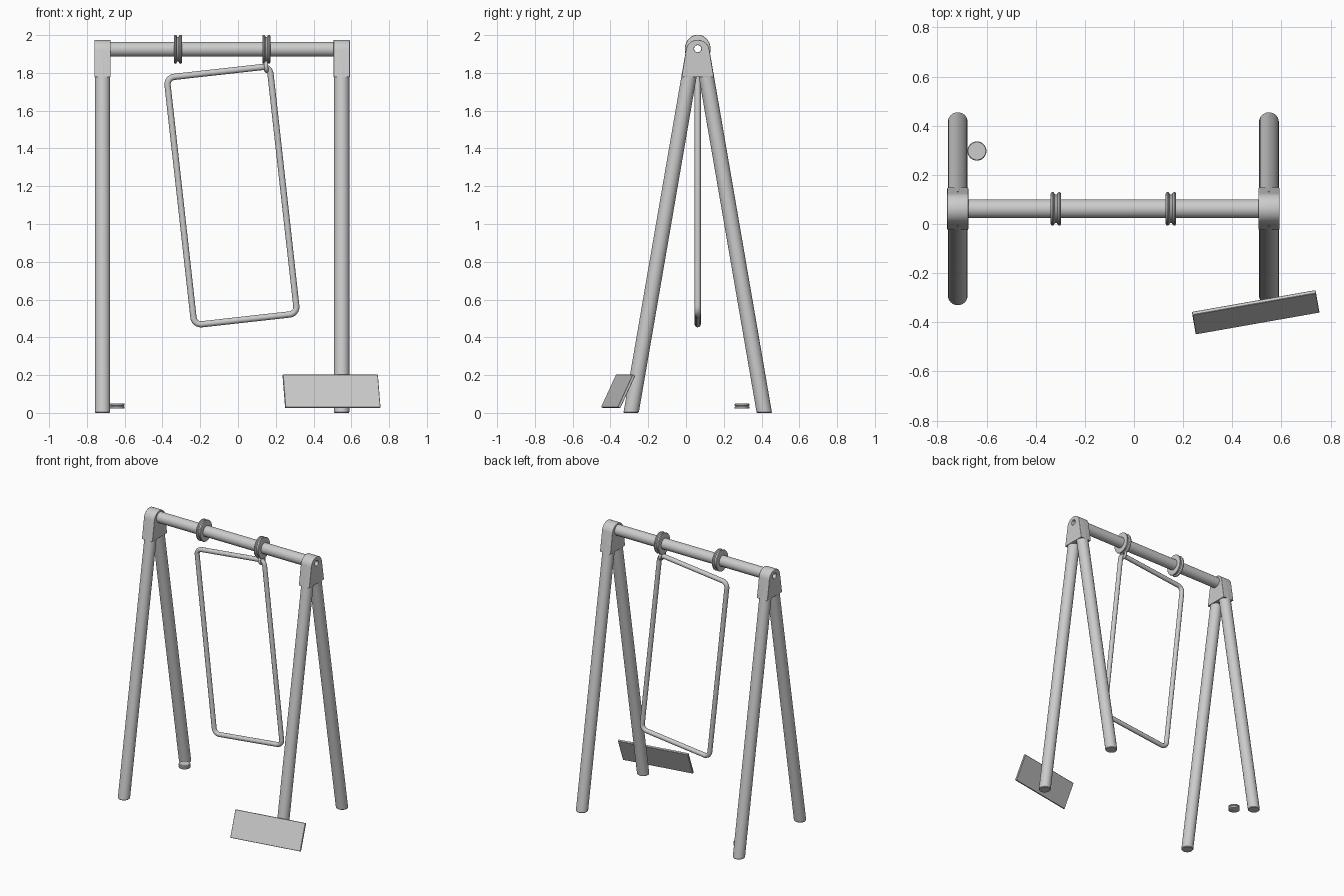
import bpy, bmesh
from math import sin, cos, pi, radians

if "Cube" in bpy.data.objects:
    bpy.data.objects.remove(bpy.data.objects["Cube"])

YC = 0.062          # middle plane of the A-frames
BAR_Z = 1.925
SIDES = {"left": -0.717, "right": 0.549}


def finish(name, bm, loc=(0, 0, 0), rot=(0, 0, 0), scale=(1, 1, 1)):
    bmesh.ops.recalc_face_normals(bm, faces=bm.faces)
    me = bpy.data.meshes.new(name)
    bm.to_mesh(me)
    bm.free()
    ob = bpy.data.objects.new(name, me)
    bpy.context.collection.objects.link(ob)
    ob.location, ob.rotation_euler, ob.scale = loc, rot, scale
    smooth(ob)
    return ob


def smooth(ob):
    bpy.ops.object.select_all(action='DESELECT')
    ob.select_set(True)
    bpy.context.view_layer.objects.active = ob
    bpy.ops.object.shade_smooth_by_angle(angle=radians(35))


def lathe(name, profile, loc, rot=(0, 0, 0), scale=(1, 1, 1), closed=False, n=40):
    """Revolve (radius, height) points around local z."""
    bm = bmesh.new()
    rings = [[bm.verts.new((r * cos(2 * pi * i / n), r * sin(2 * pi * i / n), h))
              for i in range(n)] for r, h in profile]
    pairs = list(zip(rings, rings[1:]))
    if closed:
        pairs.append((rings[-1], rings[0]))
    for a, b in pairs:
        for i in range(n):
            bm.faces.new((a[i], a[(i + 1) % n], b[(i + 1) % n], b[i]))
    if not closed:
        bm.faces.new(rings[0])
        bm.faces.new(rings[-1])
    return finish(name, bm, loc, rot, scale)


def leg(name, x, sign):
    """Sloping round leg with level ends."""
    bm = bmesh.new()
    n = 32
    rings = []
    for off, z, r in ((0.353, 0, 0.037), (0.352, 0.004, 0.0405), (0.029, 1.88, 0.0405)):
        rings.append([bm.verts.new((x + r * cos(2 * pi * i / n),
                                    YC + sign * off + r * sin(2 * pi * i / n), z))
                      for i in range(n)])
    for a, b in zip(rings, rings[1:]):
        for i in range(n):
            bm.faces.new((a[i], a[(i + 1) % n], b[(i + 1) % n], b[i]))
    bm.faces.new(rings[0])
    bm.faces.new(rings[-1])
    return finish(name, bm)


def arc(cx, cy, r, a0, a1, n):
    return [(cx + r * cos(radians(a0 + (a1 - a0) * i / n)),
             cy + r * sin(radians(a0 + (a1 - a0) * i / n))) for i in range(n + 1)]


def curve_object(name, outlines, loc, rot, dims='3D', extrude=0, bevel=0, offset=0):
    cu = bpy.data.curves.new(name, 'CURVE')
    cu.dimensions = dims
    if dims == '2D':
        cu.fill_mode = 'BOTH'
    cu.extrude, cu.bevel_depth, cu.offset = extrude, bevel, offset
    cu.bevel_resolution = 4
    for pts in outlines:
        sp = cu.splines.new('POLY')
        sp.points.add(len(pts) - 1)
        for p, (u, v) in zip(sp.points, pts):
            p.co = (u, v, 0, 1)
        sp.use_cyclic_u = True
    ob = bpy.data.objects.new(name, cu)
    bpy.context.collection.objects.link(ob)
    ob.location, ob.rotation_euler = loc, rot
    bpy.ops.object.select_all(action='DESELECT')
    ob.select_set(True)
    bpy.context.view_layer.objects.active = ob
    bpy.ops.object.convert(target='MESH')
    ob = bpy.context.view_layer.objects.active
    smooth(ob)
    return ob


# A-frame legs and the drilled brackets that join them
for side, x in SIDES.items():
    leg(side + "_front_leg", x, -1)
    leg(side + "_back_leg", x, 1)
    outline = [(-0.086, 1.777), (0.086, 1.777)] + arc(0, 1.912, 0.063, 8, 172, 20)
    hole = arc(0, 1.928, 0.019, 0, 345, 23)
    curve_object(side + "_bracket", [outline, hole], (x, YC, 0), (pi / 2, 0, pi / 2),
                 '2D', extrude=0.039, bevel=0.004, offset=-0.004)

# hollow top bar between the brackets
x0, x1 = SIDES["left"] + 0.04, SIDES["right"] - 0.04
lathe("top_bar", [(0.0385, x0), (0.0385, x1), (0.03, x1), (0.03, x0)],
      (0, YC, BAR_Z), (0, pi / 2, 0), closed=True)

# grooved rings around the bar, slightly taller than deep
half = [(0.037, 0.02), (0.07, 0.021), (0.075, 0.019), (0.077, 0.0145),
        (0.075, 0.009), (0.07, 0.006), (0.066, 0.004)]
ring = half + [(r, -h) for r, h in reversed(half)]
for side, x in (("left", -0.318), ("right", 0.15)):
    lathe(side + "_bar_ring", ring, (x, YC, BAR_Z), (0, pi / 2, 0), (1, 0.89, 1), True)

# broken swing frame hanging askew from one link
a, b, r = 0.234, 0.619, 0.04
path = (arc(a, b, r, 0, 90, 8) + arc(-a, b, r, 90, 180, 8)
        + arc(-a, -b, r, 180, 270, 8) + arc(a, -b, r, 270, 360, 8))
curve_object("swing_frame", [path], (-0.032, YC, 1.15), (pi / 2, -radians(6.35), 0),
             bevel=0.0165)
link = [(0.026 + 0.008 * cos(2 * pi * i / 10), 0.011 * sin(2 * pi * i / 10)) for i in range(10)]
lathe("hanging_link", link, (0.149, YC, 1.834), (0, radians(84), 0), closed=True, n=24)

# loose seat board leaning against the right front leg
bm = bmesh.new()
bmesh.ops.create_cube(bm, size=1)
for v in bm.verts:
    v.co.x *= 0.511
    v.co.y *= 0.015
    v.co.z *= 0.191
bmesh.ops.bevel(bm, geom=bm.edges[:], offset=0.002, segments=1, affect='EDGES')
finish("seat_board", bm, (0.495, -0.359, 0.114), (radians(-25), 0, radians(10)))

# loose grooved cap lying on the ground
lathe("loose_cap", [(0.036, 0.022), (0.039, 0.024), (0.039, 0.032), (0.035, 0.034),
                    (0.035, 0.037), (0.039, 0.039), (0.039, 0.047), (0.036, 0.05)],
      (-0.639, 0.297, 0))
